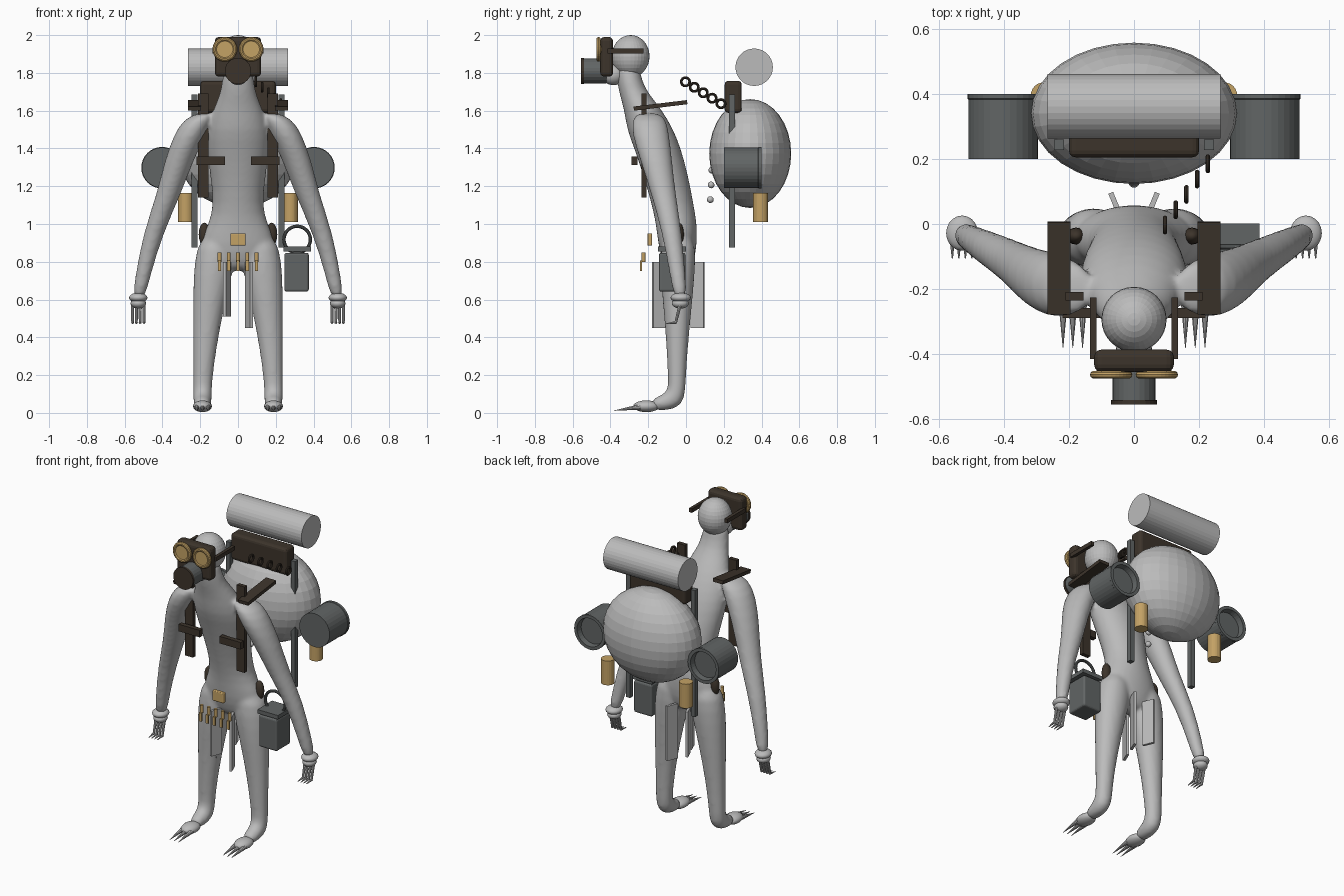
import bpy, bmesh, math
from mathutils import Vector, Matrix

if "Cube" in bpy.data.objects:
    bpy.data.objects.remove(bpy.data.objects["Cube"], do_unlink=True)


def material(name, rgb):
    m = bpy.data.materials.new(name)
    m.use_nodes = True
    m.diffuse_color = (*rgb, 1)
    m.node_tree.nodes["Principled BSDF"].inputs["Base Color"].default_value = (*rgb, 1)
    return m


GREY = material("light grey", (0.5, 0.5, 0.5))
DARK = material("dark leather", (0.046, 0.034, 0.024))
BRASS = material("brass", (0.55, 0.36, 0.13))
STEEL = material("dull steel", (0.12, 0.13, 0.13))
SIDES = (("right", -1), ("left", 1))


def finish(name, bm, mat, smooth=False):
    bmesh.ops.recalc_face_normals(bm, faces=bm.faces)
    mesh = bpy.data.meshes.new(name)
    bm.to_mesh(mesh)
    bm.free()
    for p in mesh.polygons:
        p.use_smooth = smooth
    mesh.materials.append(mat)
    ob = bpy.data.objects.new(name, mesh)
    bpy.context.collection.objects.link(ob)
    return ob


def box(name, loc, size, mat, rot=(0, 0, 0), bevel=0):
    bm = bmesh.new()
    bmesh.ops.create_cube(bm, size=1, matrix=Matrix.Diagonal((*size, 1)))
    ob = finish(name, bm, mat)
    ob.location, ob.rotation_euler = loc, rot
    if bevel:
        mod = ob.modifiers.new("rounded", "BEVEL")
        mod.width, mod.segments = bevel, 3
    return ob


def ball(name, loc, radii, mat, smooth=False, segs=32):
    bm = bmesh.new()
    bmesh.ops.create_uvsphere(bm, u_segments=segs, v_segments=segs // 2, radius=1,
                              matrix=Matrix.Translation(loc) @ Matrix.Diagonal((*radii, 1)))
    return finish(name, bm, mat, smooth)


def rod(name, a, b, r1, r2, mat, sides=24):
    a, b = Vector(a), Vector(b)
    d = b - a
    turn = d.to_track_quat("Z", "Y").to_matrix().to_4x4()
    bm = bmesh.new()
    bmesh.ops.create_cone(bm, cap_ends=True, segments=sides, radius1=r1, radius2=r2,
                          depth=d.length, matrix=Matrix.Translation((a + b) / 2) @ turn)
    return finish(name, bm, mat)


def ring(name, loc, major, minor, mat, rot):
    bpy.ops.mesh.primitive_torus_add(location=loc, rotation=rot, major_radius=major,
                                     minor_radius=minor, major_segments=32, minor_segments=10)
    ob = bpy.context.object
    ob.name = name
    ob.data.materials.append(mat)
    return ob


def loft(name, sections, mat, flip=1, smooth=True, sides=20):
    """Skin elliptical rings: x, y, z, radius x, radius y and an optional forward tilt."""
    bm = bmesh.new()
    rings = []
    for x, y, z, rx, ry, *tilt in sections:
        lean = math.radians(tilt[0]) if tilt else 0
        turns = [2 * math.pi * i / sides for i in range(sides)]
        rings.append([bm.verts.new((flip * x + rx * math.cos(t),
                                    y + ry * math.sin(t) * math.cos(lean),
                                    z - ry * math.sin(t) * math.sin(lean))) for t in turns])
    for lo, hi in zip(rings, rings[1:]):
        for i in range(sides):
            j = (i + 1) % sides
            bm.faces.new((lo[i], lo[j], hi[j], hi[i]))
    bm.faces.new(rings[0])
    bm.faces.new(rings[-1])
    return finish(name, bm, mat, smooth)


# Torso and head
body = loft("body", [(0, -.31, 1.86, .07, .065), (0, -.30, 1.75, .086, .066),
                     (0, -.27, 1.68, .098, .081), (0, -.225, 1.6, .137, .102),
                     (0, -.19, 1.5, .165, .125), (0, -.15, 1.4, .168, .125),
                     (0, -.105, 1.25, .148, .12), (0, -.07, 1.1, .129, .112),
                     (0, -.05, 1.0, .158, .11), (0, -.045, .9, .206, .105),
                     (0, -.04, .8, .18, .085), (0, -.04, .75, .1, .05)], GREY)
ball("head", (0, -.293, 1.888), (.1, .1, .112), GREY)
ball("muzzle", (0, -.385, 1.79), (.055, .06, .055), GREY, True)

# Limbs
limbs = []
for side, s in SIDES:
    limbs.append(loft(side + "_arm", [
        (.16, -.2, 1.59, .045, .055), (.21, -.195, 1.557, .08, .092),
        (.255, -.187, 1.47, .086, .1), (.312, -.158, 1.34, .077, .085),
        (.365, -.12, 1.16, .065, .066), (.45, -.073, .95, .054, .053),
        (.505, -.043, .72, .04, .041), (.527, -.028, .6, .036, .036)], GREY, s))
    ball(side + "_wrist", (s * .528, -.028, .61), (.049, .054, .026), GREY, True, 20)
    ball(side + "_palm", (s * .528, -.03, .58), (.041, .045, .028), GREY, True, 20)
    for i in range(4):
        x = s * .528 + (i - 1.5) * .02
        rod(f"{side}_finger_{i}", (x, -.03, .58), (x, -.055, .475), .009, .007, GREY, 8)
        rod(f"{side}_fingertip_{i}", (x, -.05, .48), (x, -.105, .472), .008, .002, GREY, 8)
    # Leg bending forward into the foot
    limbs.append(loft(side + "_leg", [
        (.112, -.04, .95, .09, .09), (.123, -.043, .8, .11, .095),
        (.145, -.045, .65, .094, .085), (.167, -.045, .45, .072, .065),
        (.182, -.048, .25, .055, .051), (.188, -.047, .13, .05, .046),
        (.188, -.062, .075, .05, .062, 40), (.188, -.115, .052, .047, .044, 75),
        (.188, -.185, .044, .037, .031, 90)], GREY, s))
    ball(side + "_toes", (s * .188, -.21, .035), (.05, .07, .031), GREY, True, 20)
    for i in (-1, 0, 1):
        x = s * .188 + i * .03
        rod(f"{side}_claw_{i + 1}", (x, -.24, .032), (x, -.38, .012), .015, .001, GREY, 10)

# Blend torso, arms and legs into one skin
with bpy.context.temp_override(active_object=body, object=body,
                               selected_editable_objects=[body] + limbs,
                               selected_objects=[body] + limbs):
    bpy.ops.object.join()
soft = body.modifiers.new("soften", "SUBSURF")
soft.levels = soft.render_levels = 1
skin = body.modifiers.new("skin", "REMESH")
skin.mode, skin.voxel_size, skin.use_smooth_shade = "VOXEL", .012, True
relax = body.modifiers.new("relax", "SMOOTH")
relax.factor, relax.iterations = .5, 6

# Hanging strips set radially round the hips, in three lengths
for i in range(8):
    t = math.radians(22.5 + 45 * i)
    drop = (.35, .29, .25)[i % 3]
    box(f"hip_strip_{i}", (.15 * math.sin(t), -.04 - .11 * math.cos(t), .8 - drop / 2),
        (.016, .074, drop), GREY, (0, 0, t))

# Goggles and breathing mask
FACING = (math.pi / 2, 0, 0)
box("goggle_frame", (0, -.42, 1.885), (.245, .068, .21), DARK, bevel=.022)
for side, s in SIDES:
    ring(side + "_lens_rim", (s * .07, -.463, 1.925), .053, .012, BRASS, FACING)
    rod(side + "_lens", (s * .07, -.44, 1.925), (s * .07, -.47, 1.925), .045, .045, BRASS)
    box(side + "_goggle_strap", (s * .125, -.32, 1.915), (.02, .19, .026), DARK)
rod("mask_canister", (0, -.42, 1.81), (0, -.545, 1.81), .066, .066, STEEL)
rod("mask_cap", (0, -.54, 1.81), (0, -.555, 1.81), .07, .07, DARK)

# Harness
for side, s in SIDES:
    box(side + "_shoulder_strap", (s * .23, -.135, 1.628), (.07, .285, .022), DARK, (.12, 0, 0))
    box(side + "_chest_strap", (s * .183, -.222, 1.415), (.056, .026, .55), DARK)
    box(side + "_chest_band", (s * .145, -.273, 1.335), (.15, .03, .045), DARK)
    ball(side + "_hip_pad", (s * .178, -.037, .945), (.03, .026, .062), DARK, True, 16)

# Belt buckle and cartridges
box("belt_buckle", (0, -.192, .918), (.08, .026, .065), BRASS, bevel=.005)
for i in range(5):
    x = (i - 2) * .049
    rod(f"cartridge_{i}", (x, -.225, .8), (x, -.225, .85), .0105, .0105, BRASS, 12)
    box(f"cartridge_tab_{i}", (x, -.239, .778), (.018, .01, .055), BRASS)

# Lantern on the left hip
box("lantern_body", (.31, -.073, .745), (.13, .14, .205), STEEL, bevel=.012)
box("lantern_lid", (.313, -.073, .868), (.145, .148, .025), STEEL)
ring("lantern_handle", (.313, -.07, .918), .07, .009, STEEL, FACING)

# Pack, bedroll and frame
ball("pack", (0, .34, 1.373), (.316, .217, .288), GREY)
rod("bedroll", (-.265, .361, 1.83), (.265, .361, 1.83), .099, .099, GREY, 32)
box("pack_flap", (0, .25, 1.673), (.4, .09, .17), DARK, bevel=.02)
for side, s in SIDES:
    box(side + "_frame_post", (s * .23, .243, 1.28), (.03, .032, .81), STEEL)
    rod(side + "_flask", (s * .277, .395, 1.01), (s * .277, .395, 1.165), .04, .04, BRASS)
    # Cooking pot with a rolled rim and a hollow back end
    pot = loft(side + "_pot", [(0, 0, h, r, r) for r, h in
                               ((.107, 0), (.107, .182), (.11, .185), (.11, .2),
                                (.09, .2), (.085, .165))], STEEL, smooth=False, sides=32)
    pot.location, pot.rotation_euler = (s * .402, .2, 1.298), (-math.pi / 2, 0, 0)

# Chain from the pack to the shoulder
for i in range(5):
    ring(f"chain_link_{i}", (.095 + .033 * i, .047 * i - .003, 1.753 - .029 * i), .022, .007,
         DARK, (0, math.pi / 2, 0))

# Beads hanging between the pack and the back
for i in range(3):
    ball(f"bead_{i}", (0, .137 - .004 * i, 1.285 - .078 * i), (.018, .018, .018), GREY, True, 14)
